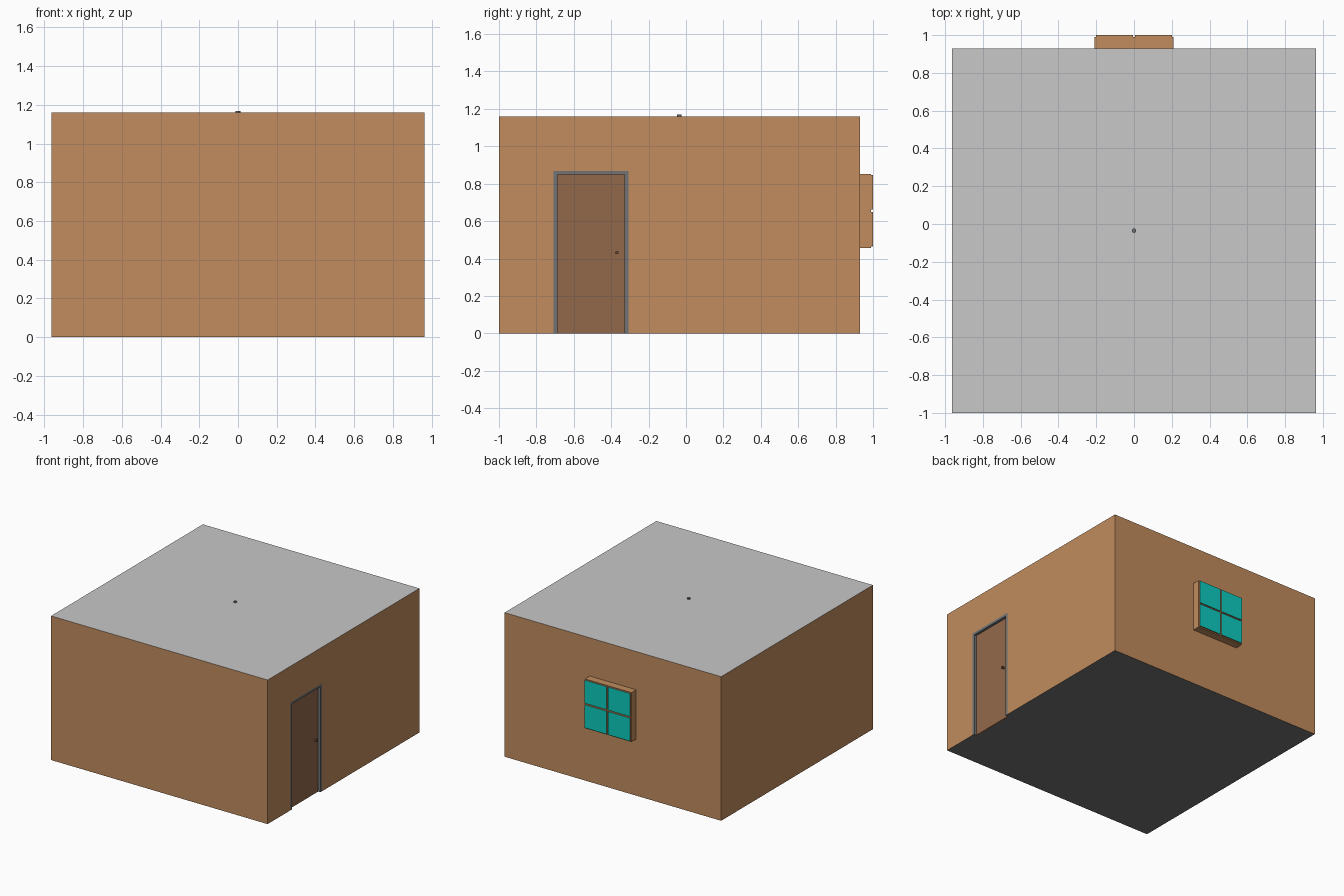
import bpy, bmesh

if "Cube" in bpy.data.objects:
    bpy.data.objects.remove(bpy.data.objects["Cube"])

def mat(name, r, g, b):
    m = bpy.data.materials.new(name)
    m.diffuse_color = (r, g, b, 1)
    m.use_nodes = True
    m.node_tree.nodes["Principled BSDF"].inputs["Base Color"].default_value = m.diffuse_color
    return m

WALL = mat("wall brown", .533, .262, .112)
ROOF = mat("roof grey", .58, .58, .58)
FLOOR = mat("floor grey", .17, .17, .17)
FRAME = mat("frame grey", .165, .171, .178)
DOOR = mat("door brown", .287, .141, .07)
KNOB = mat("knob brown", .15, .07, .035)
GLASS = mat("glass teal", .004, .6, .52)

def finish(name, bm, mats):
    me = bpy.data.meshes.new(name)
    bm.to_mesh(me)
    bm.free()
    for m in mats:
        me.materials.append(m)
    ob = bpy.data.objects.new(name, me)
    bpy.context.collection.objects.link(ob)
    return ob

def box(name, lo, hi, mats, rule=None):
    """Axis-aligned box; rule maps a face normal to a material index."""
    bm = bmesh.new()
    bmesh.ops.create_cube(bm, size=1)
    for v in bm.verts:
        v.co = [lo[i] + (v.co[i] + .5) * (hi[i] - lo[i]) for i in range(3)]
    bm.normal_update()
    if rule:
        for f in bm.faces:
            f.material_index = rule(f.normal)
    return finish(name, bm, mats)

def disc(name, loc, r, depth, axis, mats):
    bm = bmesh.new()
    bmesh.ops.create_cone(bm, cap_ends=True, segments=12, radius1=r, radius2=r, depth=depth)
    if axis == 'x':
        for v in bm.verts:
            v.co = (v.co.z, v.co.x, v.co.y)
    bmesh.ops.translate(bm, verts=bm.verts, vec=loc)
    return finish(name, bm, mats)

W, Y0, Y1, H = .964, -1, .93, 1.16      # room extents
D0, D1, DH = -.708, -.308, .868         # door opening
DEPTH, T = .02, .02                     # door recess and frame width

# room body: roof and floor coloured by direction
room = box("room", (-W, Y0, 0), (W, Y1, H), [WALL, ROOF, FLOOR],
           lambda n: 1 if n.z > .5 else 2 if n.z < -.5 else 0)

# doorway recess
cut = box("doorway_cutter", (W - .03, D0, -.1), (W + .1, D1, DH), [WALL])
cut.hide_render = True
mod = room.modifiers.new("doorway", 'BOOLEAN')
mod.object = cut
mod.operation = 'DIFFERENCE'
mod.solver = 'EXACT'
bpy.context.view_layer.objects.active = room
bpy.ops.object.modifier_apply(modifier=mod.name)
bpy.data.objects.remove(cut)

# door frame, leaf and knob
box("door_jamb_front", (W - .03, D0, 0), (W, D0 + T, DH), [FRAME])
box("door_jamb_back", (W - .03, D1 - T, 0), (W, D1, DH), [FRAME])
box("door_head", (W - .03, D0 + T, DH - T), (W, D1 - T, DH), [FRAME])
box("door_leaf", (W - .03, D0 + T, 0), (W - DEPTH, D1 - T, DH - T), [DOOR])
disc("door_knob", (W - DEPTH / 2, -.37, .432), .009, DEPTH, 'x', [KNOB])

# window casing on the back wall with four raised panes
box("window_casing", (-.208, Y1 - .01, .455), (.208, .99, .852), [WALL])
for i, x in enumerate((-.202, .006)):
    for j, z in enumerate((.463, .661)):
        box(f"window_pane_{i}{j}", (x, .988, z), (x + .196, 1, z + .186),
            [WALL, GLASS], lambda n: 1 if n.y > .5 else 0)

# lamp mount poking through the roof
disc("lamp_mount", (0, -.035, H), .012, .018, 'z', [FRAME])
